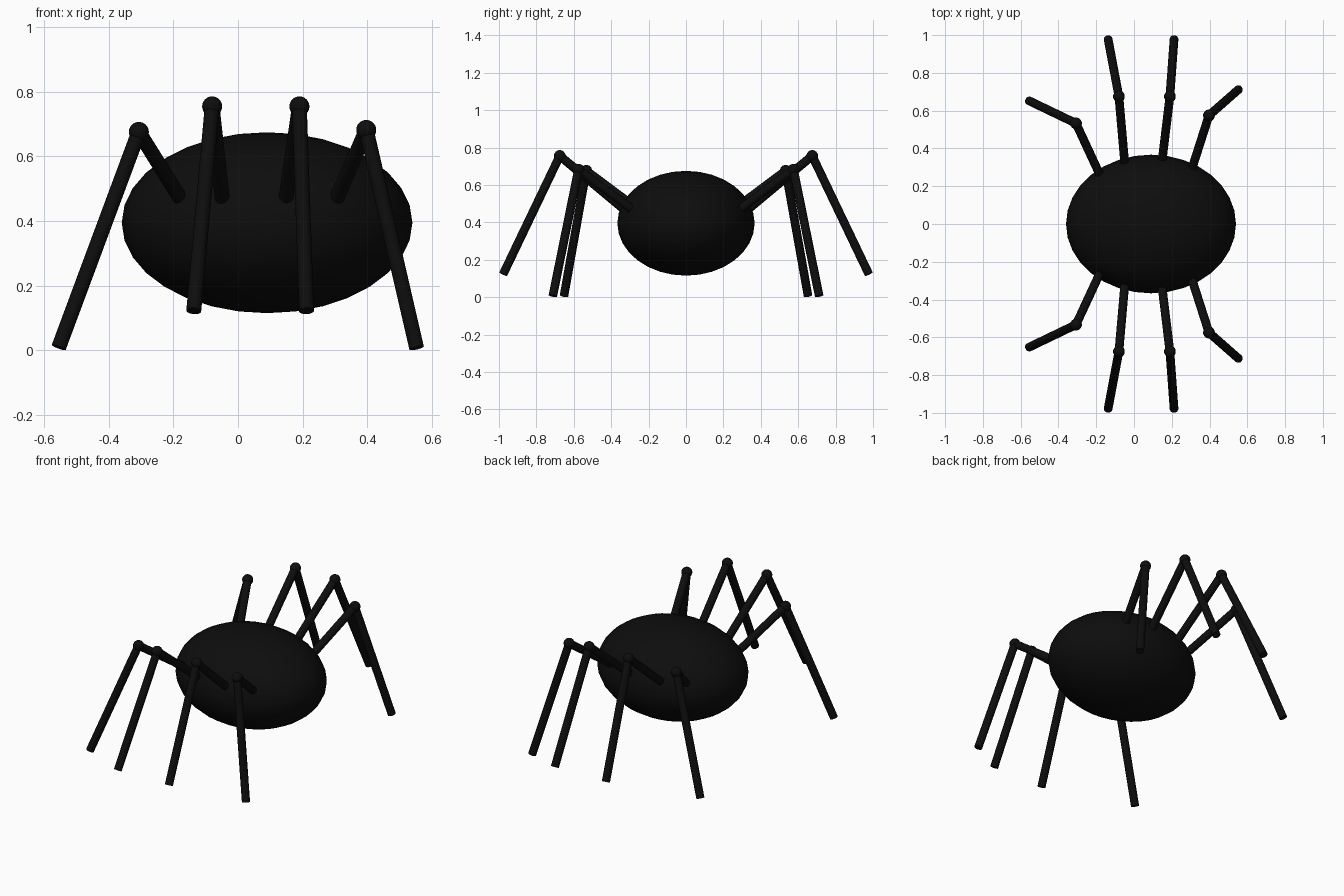
import bpy
from mathutils import Vector

if "Cube" in bpy.data.objects:
    bpy.data.objects.remove(bpy.data.objects["Cube"])

black = bpy.data.materials.new("matte black")
black.diffuse_color = (0.004, 0.004, 0.004, 1)
black.use_nodes = True
black.node_tree.nodes["Principled BSDF"].inputs["Base Color"].default_value = black.diffuse_color


def finish(name):
    ob = bpy.context.object
    ob.name = name
    ob.data.materials.append(black)
    bpy.ops.object.shade_smooth_by_angle()
    return ob


def ball(name, loc, scale, segments=32, rings=16):
    bpy.ops.mesh.primitive_uv_sphere_add(segments=segments, ring_count=rings, radius=1, location=loc)
    bpy.context.object.scale = scale
    bpy.ops.object.transform_apply(location=False, rotation=False, scale=True)
    return finish(name)


def rod(name, a, b, radius=0.023):
    a, b = Vector(a), Vector(b)
    bpy.ops.mesh.primitive_cylinder_add(vertices=32, radius=radius, depth=(b - a).length,
                                        location=(a + b) / 2)
    bpy.context.object.rotation_euler = (b - a).to_track_quat('Z', 'Y').to_euler()
    return finish(name)


# Body: one squashed ball
ball("body", (0.09, 0, 0.395), (0.45, 0.367, 0.28))

# Legs: hip, knee and foot points, mirrored front to back
legs = [
    ((-0.185, 0.27, 0.48), (-0.307, 0.533, 0.676), (-0.555, 0.652, 0.009)),
    ((-0.05, 0.333, 0.48), (-0.08, 0.675, 0.755), (-0.137, 0.978, 0.122)),
    ((0.15, 0.345, 0.48), (0.19, 0.675, 0.755), (0.212, 0.978, 0.122)),
    ((0.31, 0.303, 0.48), (0.397, 0.575, 0.682), (0.553, 0.712, 0.007)),
]
for side, s in (("front", -1), ("back", 1)):
    for i, points in enumerate(legs, 1):
        hip, knee, foot = (Vector((x, y * s, z)) for x, y, z in points)
        root = hip + (hip - knee) * 0.12      # sink the leg into the body
        rod(f"{side}_upper_leg_{i}", root, knee)
        ball(f"{side}_knee_{i}", knee, (0.031, 0.031, 0.031))
        rod(f"{side}_lower_leg_{i}", knee, foot)
